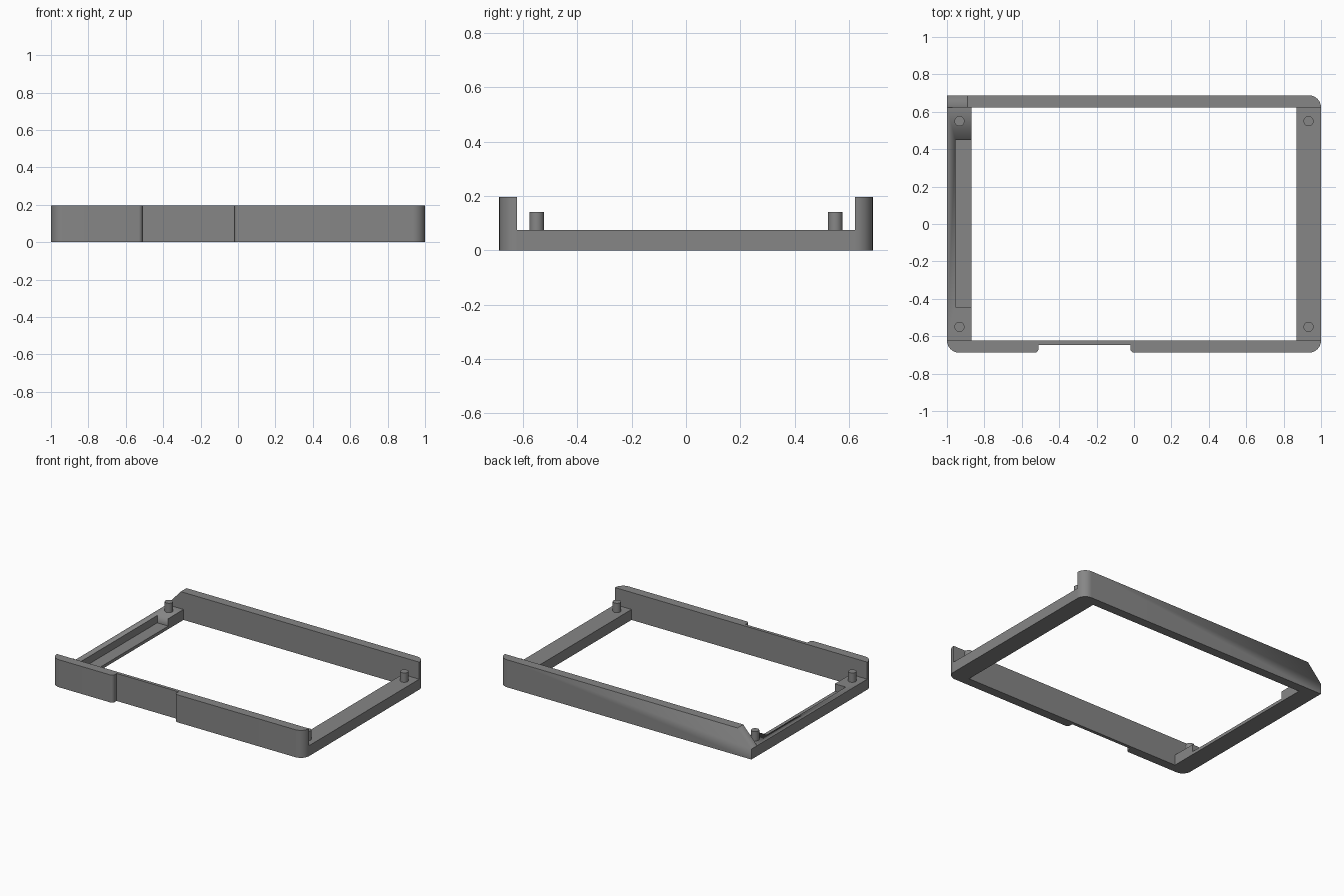
import bpy, bmesh, math

if "Cube" in bpy.data.objects:
    bpy.data.objects.remove(bpy.data.objects["Cube"])

W, D = 1.0, 0.688        # half width and half depth of the frame
IN = 0.623               # inner face of front and back walls
H, RAIL = 0.197, 0.075   # wall and side rail heights
RX = 0.868               # inner face of side rails

mat = bpy.data.materials.new("matte grey")
mat.diffuse_color = (0.24, 0.24, 0.24, 1)
mat.use_nodes = True
mat.node_tree.nodes["Principled BSDF"].inputs["Base Color"].default_value = mat.diffuse_color


def arc(cx, cy, r, a0, a1, n=10):
    return [(cx + r * math.cos(math.radians(a0 + (a1 - a0) * i / n)),
             cy + r * math.sin(math.radians(a0 + (a1 - a0) * i / n))) for i in range(n + 1)]


def prism(name, outline, z0, z1):
    """Extrude a counter-clockwise XY outline from z0 to z1."""
    bm = bmesh.new()
    face = bm.faces.new([bm.verts.new((x, y, z0)) for x, y in outline])
    ext = bmesh.ops.extrude_face_region(bm, geom=[face])
    for v in ext["geom"]:
        if isinstance(v, bmesh.types.BMVert):
            v.co.z = z1
    bmesh.ops.recalc_face_normals(bm, faces=bm.faces)
    me = bpy.data.meshes.new(name)
    bm.to_mesh(me)
    bm.free()
    ob = bpy.data.objects.new(name, me)
    bpy.context.collection.objects.link(ob)
    me.materials.append(mat)
    bpy.ops.object.select_all(action='DESELECT')
    ob.select_set(True)
    bpy.context.view_layer.objects.active = ob
    bpy.ops.object.shade_smooth_by_angle(angle=math.radians(30))
    return ob


def rect(x0, x1, y0, y1):
    return [(x0, y0), (x1, y0), (x1, y1), (x0, y1)]


def cut(target, cutter):
    """Subtract the cutter and hide it."""
    mod = target.modifiers.new("cut", 'BOOLEAN')
    mod.operation, mod.solver, mod.object = 'DIFFERENCE', 'EXACT', cutter
    cutter.hide_render = True
    cutter.hide_set(True)


R, r = D - IN, 0.022     # frame corner and notch corner radii
NL, NR, NY = -0.51, -0.02, -0.646

# Front wall with rounded ends and a thin recessed panel
front = (arc(-W + R, -IN, R, 180, 270) + arc(NL - r, -D + r, r, 270, 360, 6)
         + [(NL, NY), (NR, NY)] + arc(NR + r, -D + r, r, 180, 270, 6)
         + arc(W - R, -IN, R, 270, 360))
prism("front_wall", front, 0, H)

# Back wall: one rounded end, one square end with a sloped top
back_wall = prism("back_wall", [(-W, IN), (W, IN)] + arc(W - R, IN, R, 0, 90)[1:] + [(-W, D)], 0, H)
slope = prism("slope_cutter", [(-W, RAIL), (-0.89, H), (-0.89, 0.3), (-1.1, 0.3), (-1.1, RAIL)], -0.75, -0.55)
slope.rotation_euler.x = math.radians(90)
cut(back_wall, slope)

# Side rails, the left one with a recess open to the inside
prism("right_rail", rect(RX, W, -IN, IN), 0, RAIL)
left_rail = prism("left_rail", rect(-W, -RX, -IN, IN), 0, RAIL)
cut(left_rail, prism("recess_cutter", rect(-0.955, -0.8, -0.445, 0.45), 0.022, 0.2))

# Locating pegs at the four corners
for sx, side in ((-1, "left"), (1, "right")):
    for sy, end in ((-1, "front"), (1, "back")):
        prism(f"peg_{end}_{side}", arc(sx * 0.933, sy * 0.55, 0.027, 0, 345, 23), RAIL, 0.142)
